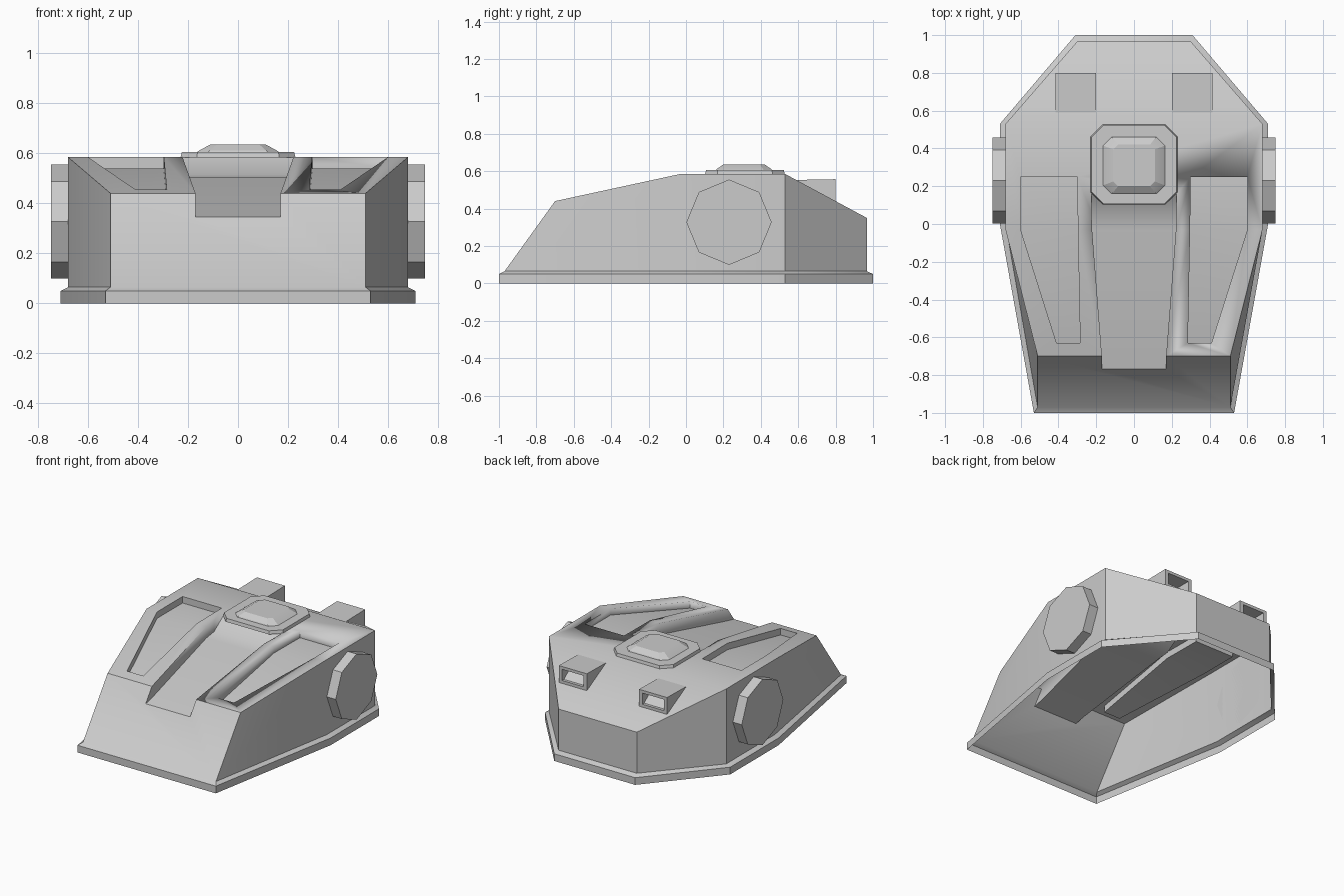
import bpy, bmesh, math
from mathutils import Matrix

if "Cube" in bpy.data.objects:
    bpy.data.objects.remove(bpy.data.objects["Cube"])


def make(name, verts, faces, angle=30):
    mesh = bpy.data.meshes.new(name)
    mesh.from_pydata(verts, [], faces)
    bm = bmesh.new()
    bm.from_mesh(mesh)
    bmesh.ops.recalc_face_normals(bm, faces=bm.faces)
    bm.to_mesh(mesh)
    bm.free()
    ob = bpy.data.objects.new(name, mesh)
    bpy.context.collection.objects.link(ob)
    activate(ob)
    bpy.ops.object.shade_smooth_by_angle(angle=math.radians(angle))
    return ob


def activate(ob):
    bpy.ops.object.select_all(action='DESELECT')
    ob.select_set(True)
    bpy.context.view_layer.objects.active = ob


def loft(rings):
    """Quads between successive closed rings of equal length."""
    n = len(rings[0])
    verts = [p for r in rings for p in r]
    faces = [(k*n + i, k*n + (i+1) % n, (k+1)*n + (i+1) % n, (k+1)*n + i)
             for k in range(len(rings) - 1) for i in range(n)]
    return verts, faces


def mirrored(half):
    """Right-hand points front to back, closed with the left-hand ones."""
    return half + [(-x, y, z) for x, y, z in reversed(half)]


def octagon(w, d, c, y, z):
    q = [(w, -d + c), (w, d - c), (w - c, d), (c - w, d),
         (-w, d - c), (-w, c - d), (c - w, -d), (w - c, -d)]
    return [(a, y + b, z) for a, b in q]


# Hull with bottom flange, as a closed solid for now
outer = [(.53, -1), (.71, 0), (.71, .53), (.31, 1)]
inner = [(.51, -.97), (.68, 0), (.68, .53), (.30, .967)]
top = [(.51, -.70, .44), (.68, -.03, .585), (.68, .53, .585), (.30, .967, .35)]
v, f = loft([mirrored([(x, y, 0) for x, y in outer]),
             mirrored([(x, y, .05) for x, y in outer]),
             mirrored([(x, y, .065) for x, y in inner]),
             mirrored(top)])
f.append(tuple(range(8)))
f += [(24 + i, 25 + i, 30 - i, 31 - i) for i in range(3)]
hull = make("hull", v, f)


# Recess cutters: stations of (y, x0, x1, floor height)
def cut(name, stations):
    rings = [[(a, y, z), (b, y, z), (b, y, .9), (a, y, .9)] for y, a, b, z in stations]
    v, f = loft(rings)
    n = len(v)
    cutter = make(name, v, f + [(0, 1, 2, 3), (n-4, n-3, n-2, n-1)])
    activate(hull)
    m = hull.modifiers.new(name, 'BOOLEAN')
    m.operation, m.solver, m.object = 'DIFFERENCE', 'EXACT', cutter
    bpy.ops.object.modifier_apply(modifier=name)
    bpy.data.objects.remove(cutter)


cut("channel_cutter", [(-.86, -.17, .17, .326), (-.70, -.17, .17, .36),
                       (-.03, -.222, .222, .505), (.06, -.225, .225, .515),
                       (.18, -.225, .225, .60)])
for s in (-1, 1):
    cut("slot_cutter", [(-.63, s*.285, s*.41, .41), (-.03, s*.297, s*.60, .54),
                        (.25, s*.30, s*.60, .54)])

# Open the underside
bm = bmesh.new()
bm.from_mesh(hull.data)
under = [p for p in bm.faces if all(abs(q.co.z) < 1e-4 for q in p.verts)]
bmesh.ops.delete(bm, geom=under, context='FACES')
bm.to_mesh(hull.data)
bm.free()

# Roof hatch: octagonal plate with a raised bevelled lid
v, f = loft([octagon(.23, .213, .065, .315, .583), octagon(.225, .208, .063, .315, .605)])
make("hatch_plate", v, f + [tuple(range(8, 16)), tuple(range(8))])
v, f = loft([octagon(.165, .15, .045, .31, .604), octagon(.155, .145, .043, .31, .612),
             octagon(.11, .11, .025, .31, .636)])
make("hatch_lid", v, f + [tuple(range(16, 24))], 20)

for s, side in ((-1, "left"), (1, "right")):
    # Octagonal side disc
    rings = [[(s*x, .23 + .228*math.cos(i*math.pi/4), .327 + .228*math.sin(i*math.pi/4))
              for i in range(8)] for x in (.68, .748)]
    v, f = loft(rings)
    make("side_disc_" + side, v, f + [tuple(range(8, 16)), tuple(range(8))])

    # Rear vent: wedge box with a sloping recess in its back face
    a, b = s*.20, s*.415
    ia, ib = s*.225, s*.39
    v = [(a, .59, .553), (b, .59, .553), (a, .80, .557), (b, .80, .557), (a, .80, .438), (b, .80, .438),
         (ia, .80, .537), (ib, .80, .537), (ia, .80, .460), (ib, .80, .460),
         (ia, .68, .537), (ib, .68, .537), (ia, .78, .460), (ib, .78, .460)]
    f = [(0, 1, 3, 2), (0, 2, 4), (1, 5, 3),
         (2, 3, 7, 6), (3, 5, 9, 7), (5, 4, 8, 9), (4, 2, 6, 8),
         (6, 7, 11, 10), (7, 9, 13, 11), (9, 8, 12, 13), (8, 6, 10, 12), (10, 11, 13, 12)]
    make("rear_vent_" + side, v, f)
